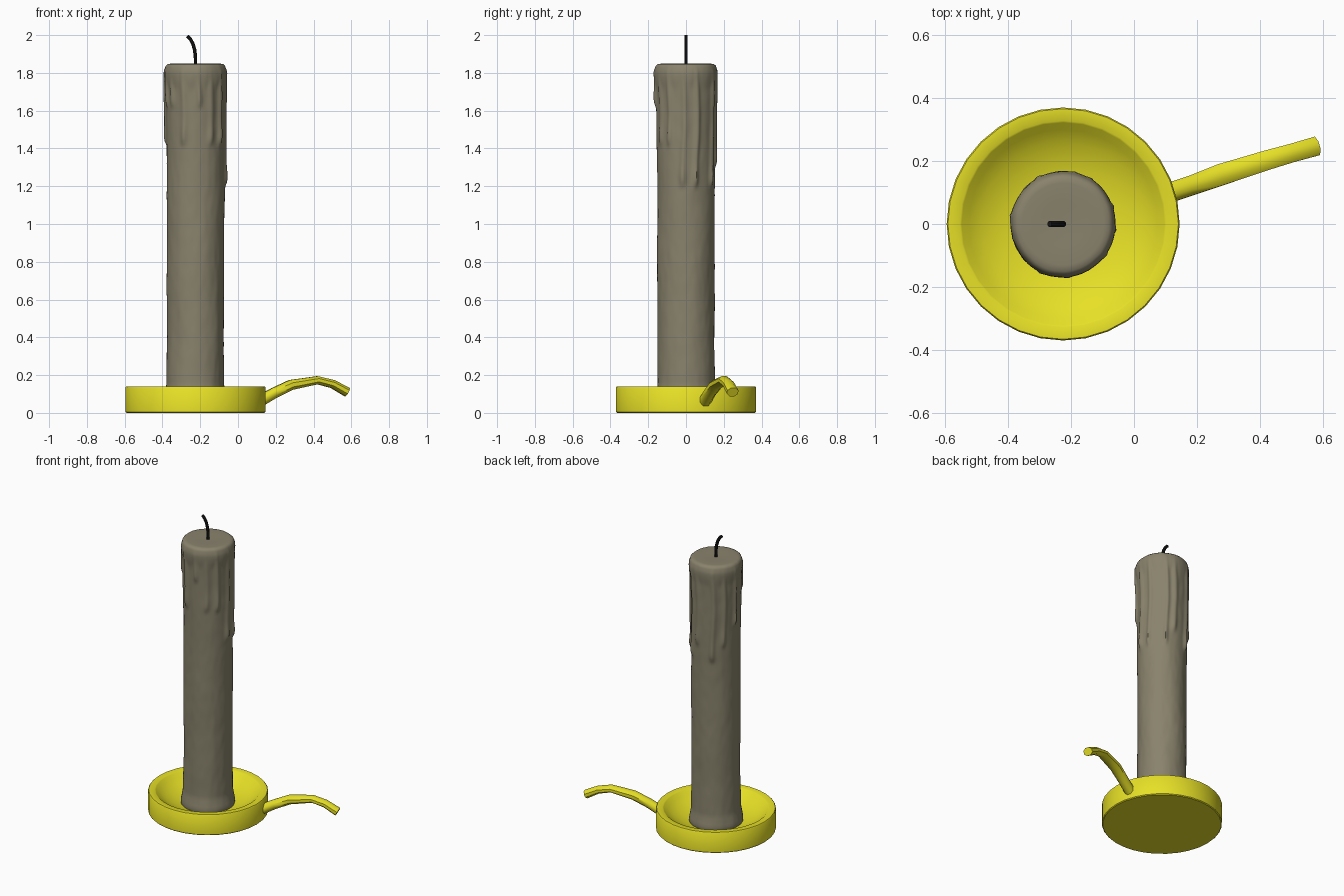
import bpy, bmesh, math, random
from mathutils import Vector, noise

if "Cube" in bpy.data.objects:
    bpy.data.objects.remove(bpy.data.objects["Cube"])

random.seed(4)
CX = -0.225


def material(name, color):
    m = bpy.data.materials.new(name)
    m.diffuse_color = (*color, 1)
    m.use_nodes = True
    m.node_tree.nodes["Principled BSDF"].inputs["Base Color"].default_value = m.diffuse_color
    return m


def skin(name, rings, mat, cap_start=True, cap_end=True, angle=40):
    """Bridge a list of closed point rings into one surface."""
    bm = bmesh.new()
    vr = [[bm.verts.new(p) for p in ring] for ring in rings]
    n = len(vr[0])
    for a, b in zip(vr, vr[1:]):
        for i in range(n):
            j = (i + 1) % n
            bm.faces.new((a[i], a[j], b[j], b[i]))
    if cap_start:
        bm.faces.new(vr[0][::-1])
    if cap_end:
        bm.faces.new(vr[-1])
    bmesh.ops.recalc_face_normals(bm, faces=bm.faces)
    me = bpy.data.meshes.new(name)
    bm.to_mesh(me)
    bm.free()
    ob = bpy.data.objects.new(name, me)
    bpy.context.collection.objects.link(ob)
    me.materials.append(mat)
    bpy.ops.object.select_all(action='DESELECT')
    ob.select_set(True)
    bpy.context.view_layer.objects.active = ob
    bpy.ops.object.shade_smooth_by_angle(angle=math.radians(angle))
    return ob


def circle(r, z, n):
    return [(CX + r * math.cos(2 * math.pi * i / n), r * math.sin(2 * math.pi * i / n), z)
            for i in range(n)]


def tube(name, stations, sides, mat, angle=40):
    """Stations: (centre, half width, half height); sections follow the path."""
    rings = []
    for k, (c, w, h) in enumerate(stations):
        a = Vector(stations[max(k - 1, 0)][0])
        b = Vector(stations[min(k + 1, len(stations) - 1)][0])
        t = (b - a).normalized()
        side = Vector((-0.28, 0.96, 0)) if abs(t.z) < 0.7 else Vector((0, 1, 0))
        side = (side - t * side.dot(t)).normalized()
        up = t.cross(side)
        rings.append([Vector(c) + side * w * math.cos(q) + up * h * math.sin(q)
                      for q in [2 * math.pi * (i + 0.5) / sides for i in range(sides)]])
    return skin(name, rings, mat, angle=angle)


yellow = material("yellow_enamel", (0.80, 0.75, 0.02))
wax_mat = material("wax", (0.25, 0.225, 0.15))
black = material("wick_black", (0.01, 0.01, 0.01))

# dish: straight wall, flat rim, concave bowl
dish = [(0.365, 0), (0.37, 0.005), (0.37, 0.135), (0.366, 0.14), (0.328, 0.14), (0.322, 0.136),
        (0.30, 0.115), (0.26, 0.09), (0.21, 0.068), (0.15, 0.053), (0.08, 0.046), (0.02, 0.045)]
skin("dish", [circle(r, z, 32) for r, z in dish], yellow)

# handle: arched bar leaving the dish at a slight angle
tube("handle", [((0.115, 0.100, 0.062), 0.034, 0.032), ((0.19, 0.125, 0.105), 0.034, 0.030),
                ((0.28, 0.158, 0.148), 0.037, 0.029), ((0.42, 0.202, 0.173), 0.034, 0.023),
                ((0.50, 0.225, 0.153), 0.032, 0.024), ((0.578, 0.247, 0.110), 0.033, 0.027)],
     8, yellow, 50)

# candle: lathe profile plus wax runs and slight waviness
profile = [(0.045, 0.162), (0.07, 0.168), (0.11, 0.160), (0.15, 0.153), (0.4, 0.150), (0.8, 0.151),
           (1.2, 0.153), (1.6, 0.156), (1.78, 0.160), (1.82, 0.163), (1.838, 0.158), (1.847, 0.148)]


def base_radius(z):
    for (z0, r0), (z1, r1) in zip(profile, profile[1:]):
        if z <= z1:
            return r0 + (r1 - r0) * (z - z0) / (z1 - z0)
    return profile[-1][1]


# runs: angle, lower end, width, thickness
runs = [(2 * math.pi * (i + random.uniform(-0.3, 0.3)) / 13, random.choice((1.2, 1.3, 1.42, 1.55, 1.62)),
         random.uniform(0.07, 0.11), random.uniform(0.008, 0.013)) for i in range(13)]


def smoothstep(a, b, x):
    t = min(max((x - a) / (b - a), 0), 1)
    return t * t * (3 - 2 * t)


def wax_radius(a, z):
    r = base_radius(z)
    fade = 1 - smoothstep(1.79, 1.84, z)
    lip = 0.007 * smoothstep(1.70, 1.78, z)
    run = 0
    for a0, low, w, d in runs:
        da = math.remainder(a - a0 - 0.04 * math.sin(9 * z), 2 * math.pi)
        bulb = 1 + 0.4 * math.exp(-((z - low - 0.05) / 0.05) ** 2)
        run = max(run, d * bulb * math.exp(-(da / w) ** 2) * smoothstep(low - 0.02, low + 0.03, z))
    p = Vector((math.cos(a) * 1.5, math.sin(a) * 1.5, z * 3.5))
    wave = 0.004 * noise.noise(p) + 0.0015 * noise.noise(p * 3.5)
    return r + max(run, lip) * fade + wave


N = 112
levels = sorted([0.045 + 0.017 * i for i in range(106)] + [1.838, 1.847])
rings = [[(CX + wax_radius(a, z) * math.cos(a), wax_radius(a, z) * math.sin(a), z)
          for a in [2 * math.pi * i / N for i in range(N)]] for z in levels]
rings += [circle(r, z, N) for r, z in ((0.13, 1.849), (0.07, 1.847), (0.015, 1.845))]
skin("candle", rings, wax_mat, angle=60)

# wick
wick = [(CX, 1.83), (CX, 1.88), (CX - 0.004, 1.92), (CX - 0.014, 1.955), (CX - 0.028, 1.98), (CX - 0.043, 1.995)]
tube("wick", [((x, 0, z), 0.010, 0.010) for x, z in wick], 8, black)
